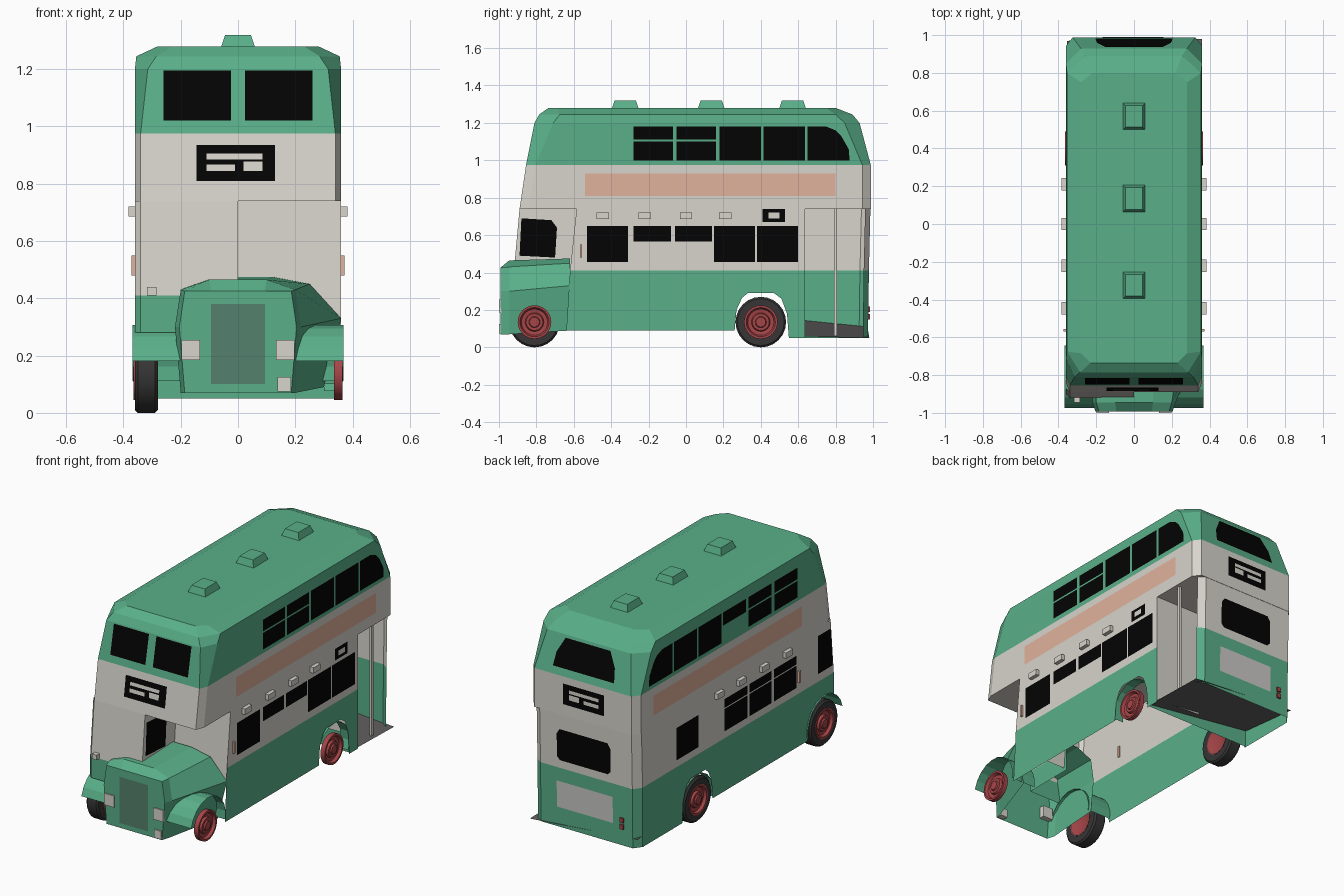
import bpy, bmesh, math

if "Cube" in bpy.data.objects:
    bpy.data.objects.remove(bpy.data.objects["Cube"])


def material(name, r, g, b):
    m = bpy.data.materials.new(name)
    m.diffuse_color = (r, g, b, 1)
    m.use_nodes = True
    m.node_tree.nodes["Principled BSDF"].inputs["Base Color"].default_value = m.diffuse_color
    return m


GREEN = material("green paint", .10, .43, .25)
CREAM = material("cream paint", .68, .66, .60)
BLACK = material("black glass", .001, .001, .001)
PINK = material("pink panel", .75, .45, .34)
RED = material("red wheel", .38, .06, .064)
TYRE = material("dark rubber", .038, .036, .036)
FLOOR = material("floor grey", .125, .118, .118)
GRILLE = material("grille green", .09, .22, .15)
PANEL = material("pale grey", .60, .59, .57)


def make(name, verts, faces, mats, rule=None):
    """Mesh object; rule(face centre) picks the material slot."""
    bm = bmesh.new()
    vs = [bm.verts.new(v) for v in verts]
    for f in faces:
        bm.faces.new([vs[i] for i in f])
    bmesh.ops.recalc_face_normals(bm, faces=bm.faces)
    if rule:
        for f in bm.faces:
            f.material_index = rule(f.calc_center_median())
    me = bpy.data.meshes.new(name)
    bm.to_mesh(me)
    bm.free()
    for m in mats:
        me.materials.append(m)
    ob = bpy.data.objects.new(name, me)
    bpy.context.collection.objects.link(ob)
    return ob


def loft(name, sections, mats, closed=True, caps=(), rule=None):
    n = len(sections[0])
    verts = [p for s in sections for p in s]
    faces = []
    for k in range(len(sections) - 1):
        for i in range(n if closed else n - 1):
            j = (i + 1) % n
            faces.append((k*n + i, k*n + j, (k+1)*n + j, (k+1)*n + i))
    for k in caps:
        faces.append([k % len(sections) * n + i for i in range(n)])
    return make(name, verts, faces, mats, rule)


def face(name, pts, mat):
    return make(name, pts, [range(len(pts))], [mat])


def box(name, x0, x1, y0, y1, z0, z1, mat, taper=0):
    ring = lambda z, t: [(x0+t, y0+t, z), (x1-t, y0+t, z), (x1-t, y1-t, z), (x0+t, y1-t, z)]
    return loft(name, [ring(z0, 0), ring(z1, taper)], [mat], caps=(0, -1))


def side_plate(name, s, yz, mat, off=.004):
    return face(name, [(s * (.36 + off), y, z) for y, z in yz], mat)


def rect(y0, y1, z0, z1):
    return [(y0, z0), (y1, z0), (y1, z1), (y0, z1)]


# Upper deck: plan outlines stacked from the overhang to the roof
def plan(z, hx, yf, yr, fx, fy, rx, ry):
    return [(-hx, yf+fy, z), (-hx+fx, yf, z), (hx-fx, yf, z), (hx, yf+fy, z),
            (hx, yr-ry, z), (hx-rx, yr, z), (-hx+rx, yr, z), (-hx, yr-ry, z)]


loft("upper_deck", [
    plan(.74, .36, -.89, .988, .02, .05, .035, .045),
    plan(.975, .36, -.855, .988, .02, .05, .035, .045),
    plan(1.2, .36, -.81, .928, .045, .10, .08, .08),
    plan(1.245, .355, -.785, .89, .07, .11, .10, .09),
    plan(1.28, .28, -.735, .80, .05, .05, .06, .05)],
    [CREAM, GREEN], caps=(0, -1), rule=lambda c: int(c.z > .975))

# Lower sides with a rear wheel arch
arch = [(.55, .05), (.54, .18), (.51, .26), (.47, .29), (.33, .29), (.30, .265), (.27, .2), (.26, .09)]
side_plate("right_lower_side", 1, [(-.62, .41), (.635, .41), (.635, .05)] + arch + [(-.64, .09)], GREEN, 0)
side_plate("right_upper_side", 1, [(-.62, .41), (.635, .41), (.635, .74), (-.585, .74)], CREAM, 0)
side_plate("left_lower_side", -1, [(-.90, .41), (.93, .41), (.93, .05)] + arch +
           [(-.65, .09), (-.67, .2), (-.73, .29), (-.81, .31), (-.90, .28)], GREEN, 0)
side_plate("left_upper_side", -1, [(-.90, .41), (.93, .41), (.94, .74), (-.87, .74)], CREAM, 0)


# Rear wall and driver's cab: open strips split at the waistline
def strip(name, levels, path):
    loft(name, [[(x, y + dy, z) for x, y in path] for z, dy in levels], [GREEN, CREAM],
         closed=False, rule=lambda c: int(c.z > .41))


strip("rear_wall", [(.05, -.005), (.41, 0), (.74, .008)],
      [(-.36, .93), (-.325, .978), (.29, .978), (.33, .95)])
strip("driver_cab", [(.28, 0), (.41, 0), (.74, .03)],
      [(-.36, -.90), (-.34, -.92), (0, -.92), (0, -.60)])
face("cab_inner_window", [(.004, y, z) for y, z in
     [(-.89, .49), (-.70, .48), (-.69, .64), (-.72, .68), (-.88, .69)]], BLACK)
side_plate("cab_outer_window", -1, [(-.885, .46), (-.745, .46), (-.745, .69), (-.865, .69)], BLACK)
face("front_bulkhead", [(0, -.62, .30), (.36, -.62, .30), (.36, -.585, .74), (0, -.585, .74)], CREAM)
face("door_bulkhead", [(.05, .635, .08), (.36, .635, .06), (.36, .635, .74), (.05, .635, .74)], CREAM)
face("platform", [(.36, .57, .06), (.36, .98, .05), (-.355, .97, .11), (-.355, .57, .15)], FLOOR)
face("platform_riser", [(.358, .565, .05), (-.358, .565, .05), (-.358, .565, .16), (.358, .565, .16)], GREEN)
box("platform_pole", .325, .341, .792, .808, .06, .74, CREAM)

# Bonnet, flaring out to the body on the right
outline = [(-.2, .07), (-.22, .3), (-.2, .43), (-.1, .465), (.1, .465), (.2, .43), (.22, .3), (.2, .07)]
root = [(-.2, .09), (-.22, .3), (-.2, .43), (-.1, .475), (.12, .475), (.25, .45), (.36, .33), (.30, .09)]
loft("bonnet", [[(x*.93, -.993, min(z, .425)) for x, z in outline],
                [(x, -.945, z) for x, z in outline],
                [(x, -.62, z) for x, z in root]], [GREEN], closed=False, caps=(0,))
face("grille", [(x, -.997, z) for x, z in [(-.095, .10), (.095, .10), (.095, .38), (-.095, .38)]], GRILLE)
for s in (-1, 1):
    box("headlight", s*.165 - .033, s*.165 + .033, -1, -.96, .185, .255, CREAM)
box("fog_light", .138, .185, -1, -.96, .075, .125, CREAM)
box("cab_side_light", -.317, -.285, -.945, -.91, .41, .44, CREAM)


# Mudguards
def guard(name, s, y, x0, x1, r, a0, a1):
    angles = [math.radians(a0 + (a1 - a0) * i / 10) for i in range(11)]
    loft(name, [[(s*x, y + r*math.cos(a), .14 + r*math.sin(a)) for a in angles] for x in (x0, x1)],
         [GREEN], closed=False)


for s in (-1, 1):
    guard("front_mudguard", s, -.81, .20, .368, .168, -10, 166)
    guard("rear_mudguard", s, .405, .30, .36, .15, -25, 195)


# Wheels: red dished hubs all round, tyres on the left
def lathe(name, prof, s, y, mat, n=24):
    secs = [[(s*x, y + r*math.cos(2*math.pi*i/n), .135 + r*math.sin(2*math.pi*i/n))
             for i in range(n)] for x, r in prof]
    ob = loft(name, secs, [mat], caps=(-1,) if prof[-1][1] < .05 else ())
    bpy.context.view_layer.objects.active = ob
    ob.select_set(True)
    bpy.ops.object.shade_smooth_by_angle(angle=math.radians(35))
    ob.select_set(False)


for y in (-.81, .40):
    for s in (-1, 1):
        lathe("wheel_hub", [(.335, .09), (.364, .09), (.364, .078), (.348, .07), (.345, .05),
                            (.358, .045), (.358, .03), (.366, .026), (.366, .012)], s, y, RED)
    lathe("inner_hub", [(.33, .088), (.279, .085), (.285, .07), (.295, .03)], -1, y, RED)
    lathe("tyre", [(.28, .08), (.28, .125), (.29, .135), (.35, .135), (.36, .125), (.36, .088),
                   (.335, .085)], -1, y, TYRE)

# Side windows
for y0, y1 in [(-.28, -.07), (-.05, .16)]:
    side_plate("upper_window", 1, rect(y0, y1, 1.0, 1.10), BLACK)
    side_plate("upper_window", 1, rect(y0, y1, 1.11, 1.18), BLACK)
for y0, y1 in [(-.545, -.325), (-.30, -.08)]:
    side_plate("upper_window", -1, rect(y0, y1, 1.0, 1.10), BLACK)
    side_plate("upper_window", -1, rect(y0, y1, 1.11, 1.18), BLACK)
side_plate("upper_window", -1, rect(-.055, .166, 1.10, 1.18), BLACK)
for s in (-1, 1):
    for y0, y1 in [(.18, .40), (.415, .635)]:
        side_plate("upper_window", s, rect(y0, y1, 1.0, 1.18), BLACK)
    side_plate("rear_quarter_window", s, [(.65, 1.0), (.875, 1.0), (.87, 1.06), (.83, 1.13),
                                          (.80, 1.16), (.75, 1.18), (.65, 1.18)], BLACK)
for y0, y1, z0 in [(-.53, -.31, .455), (-.28, -.08, .565), (-.06, .14, .565),
                   (.15, .37, .455), (.38, .60, .455)]:
    side_plate("lower_window", 1, rect(y0, y1, z0, .65), BLACK)
for y0, y1 in [(-.54, -.32), (-.30, -.09), (-.07, .15)]:
    side_plate("lower_window", -1, rect(y0, y1, .455, .59), BLACK)
    side_plate("lower_window", -1, rect(y0, y1, .597, .65), BLACK)
side_plate("lower_window", -1, rect(.40, .61, .455, .65), BLACK)

# Side trim: advert panels, vents, indicators, route box
side_plate("advert_panel", 1, rect(-.54, .80, .81, .93), PINK)
side_plate("advert_panel", -1, rect(-.59, .83, .81, .93), PINK)
for s in (-1, 1):
    x0, x1 = sorted((s*.355, s*.383))
    for y in (-.445, -.22, 0, .21):
        box("side_vent", x0, x1, y - .033, y + .033, .685, .72, CREAM)
    x0, x1 = sorted((s*.355, s*.372))
    box("indicator", x0, x1, -.568, -.555, .48, .55, PINK)
side_plate("side_route_box", 1, rect(.41, .53, .67, .74), BLACK)
side_plate("side_route_blind", 1, rect(.44, .50, .69, .72), CREAM, .007)


# Plates lying on the sloped front and the rear
def front_y(z):
    return -.855 - (.975 - z) * (.149 if z < .975 else .2)


def rear_y(z):
    return .988 - max(0, z - .975) * .267 if z > .74 else .978 + (z - .41) * .024


def end_plate(name, yfun, off, pts, mat):
    face(name, [(x, yfun(z) + off, z) for x, z in pts], mat)


for s in (-1, 1):
    end_plate("front_upper_window", front_y, -.005,
              [(s*.025, 1.02), (s*.26, 1.02), (s*.26, 1.195), (s*.025, 1.195)], BLACK)
for yfun, d in [(front_y, -1), (rear_y, 1)]:
    end_plate("route_box", yfun, d*.005, rect(-.145, .13, .81, .935), BLACK)
    for x0, x1, z0, z1 in [(-.11, .085, .885, .905), (-.11, -.01, .845, .867), (.02, .085, .845, .877)]:
        end_plate("route_blind", yfun, d*.008, rect(x0, x1, z0, z1), CREAM)
end_plate("rear_upper_window", rear_y, .005,
          [(-.205, 1.02), (.205, 1.02), (.195, 1.10), (.15, 1.185), (-.15, 1.185), (-.195, 1.10)], BLACK)
end_plate("rear_lower_window", rear_y, .005,
          [(-.165, .46), (.155, .46), (.175, .48), (.175, .62), (.155, .65), (-.165, .65), (-.185, .62), (-.185, .48)], BLACK)
end_plate("rear_panel", rear_y, .005, rect(-.195, .18, .17, .33), PANEL)
for z in (.15, .19):
    box("tail_light", -.268, -.243, .965, .985, z, z + .028, RED)

# Roof vents
for y in (-.325, .135, .57):
    box("roof_vent", -.06, .06, y - .072, y + .072, 1.275, 1.32, GREEN, taper=.015)
